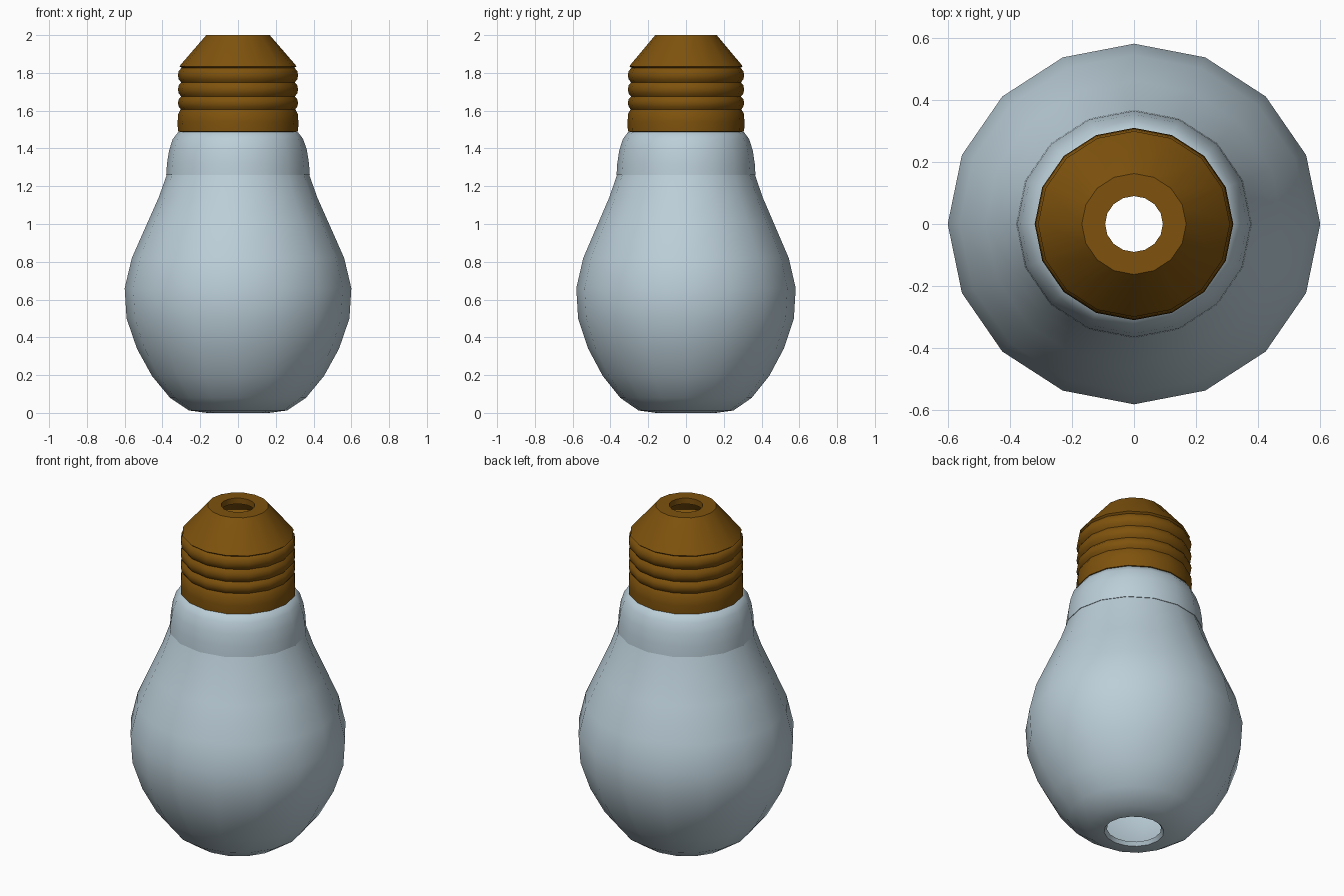
import bpy, math

if "Cube" in bpy.data.objects:
    bpy.data.objects.remove(bpy.data.objects["Cube"])

SIDES = 16
Y_SCALE = 0.968  # the bulb is slightly narrower front to back


def material(name, color):
    m = bpy.data.materials.new(name)
    m.diffuse_color = color
    m.use_nodes = True
    m.node_tree.nodes["Principled BSDF"].inputs["Base Color"].default_value = m.diffuse_color
    return m


def lathe(name, profile, mat, angle=35):
    """Revolve an open (radius, height) profile, listed bottom to top outside."""
    verts = []
    for r, z in profile:
        for i in range(SIDES):
            a = 2 * math.pi * i / SIDES
            verts.append((r * math.cos(a), r * math.sin(a) * Y_SCALE, z))
    faces = []
    for k in range(len(profile) - 1):
        for i in range(SIDES):
            j = (i + 1) % SIDES
            a, b = k * SIDES, (k + 1) * SIDES
            faces.append((a + i, a + j, b + j, b + i))
    mesh = bpy.data.meshes.new(name)
    mesh.from_pydata(verts, [], faces)
    mesh.materials.append(mat)
    obj = bpy.data.objects.new(name, mesh)
    bpy.context.collection.objects.link(obj)
    bpy.ops.object.select_all(action='DESELECT')
    obj.select_set(True)
    bpy.context.view_layer.objects.active = obj
    bpy.ops.object.shade_smooth_by_angle(angle=math.radians(angle))
    return obj


glass = material("pale_glass", (0.50, 0.62, 0.69, 1))
brass = material("brown_metal", (0.21, 0.085, 0.004, 1))

# Pear-shaped glass with an open bottom and a short inner lip
lathe("glass_bulb", [
    (0.15, 0.02), (0.165, 0.0), (0.26, 0.013), (0.36, 0.08), (0.455, 0.195),
    (0.535, 0.34), (0.59, 0.50), (0.60, 0.66), (0.562, 0.82), (0.478, 1.01),
    (0.42, 1.14), (0.37, 1.28)], glass, 50)

# Rounded neck collar below the screw base
lathe("neck_collar", [
    (0.36, 1.255), (0.38, 1.26), (0.376, 1.32), (0.365, 1.39), (0.345, 1.45),
    (0.318, 1.485), (0.29, 1.495)], glass)

# Screw base: stacked bulging rings separated by grooves
screw = [(0.29, 1.485), (0.318, 1.49), (0.32, 1.54), (0.316, 1.585), (0.303, 1.607)]
for low, high in ((1.607, 1.675), (1.675, 1.75), (1.75, 1.825)):
    h = high - low
    screw += [(0.314, low + 0.22 * h), (0.318, low + 0.5 * h),
              (0.314, low + 0.78 * h), (0.301, high)]
screw += [(0.29, 1.83)]
lathe("screw_base", screw, brass, 40)

# Conical contact cap with a hole in its flat top
lathe("contact_cap", [
    (0.29, 1.82), (0.309, 1.835), (0.302, 1.845), (0.168, 2.0), (0.093, 2.0),
    (0.093, 1.965)], brass)
